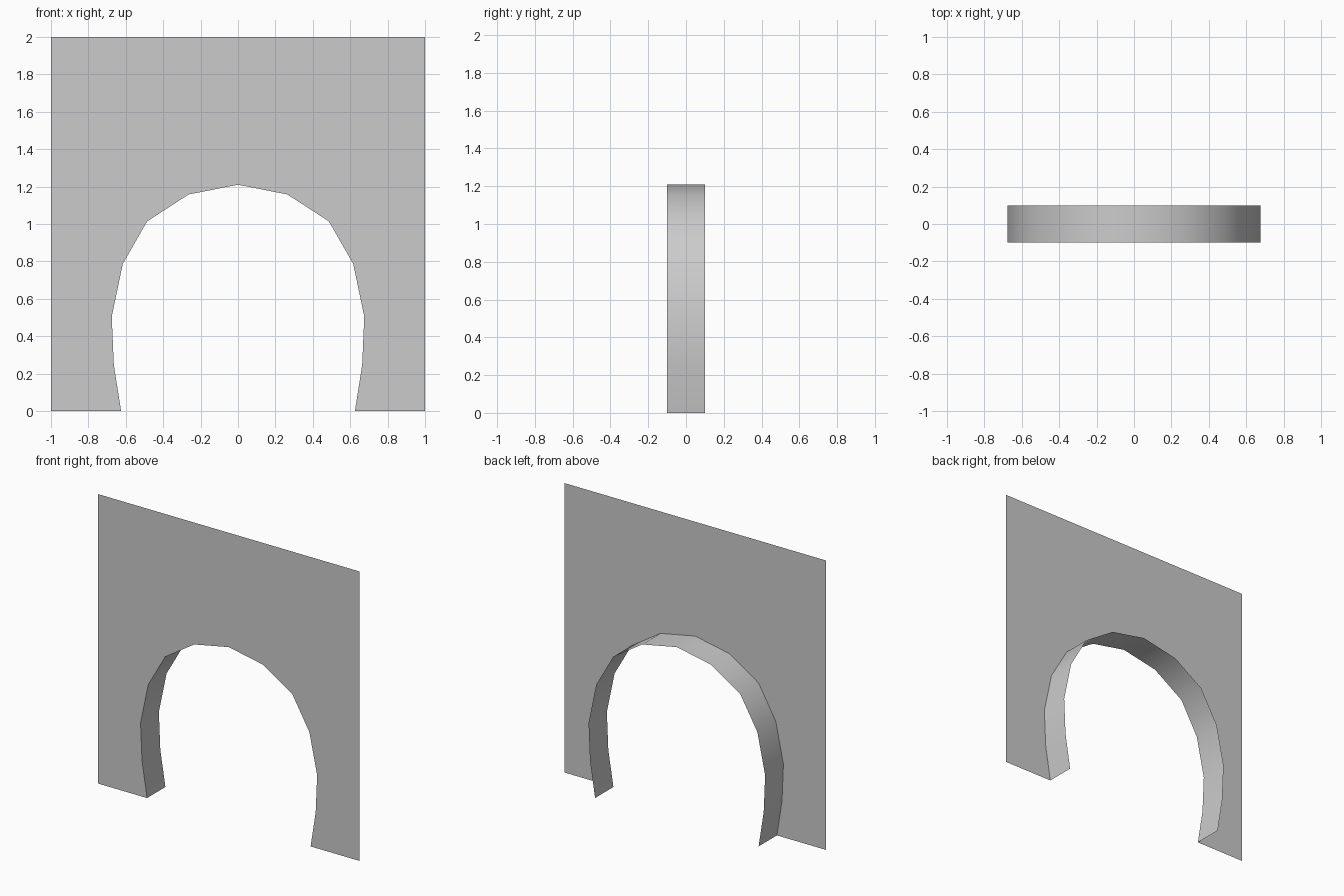
import bpy

if "Cube" in bpy.data.objects:
    bpy.data.objects.remove(bpy.data.objects["Cube"])

FRONT, BACK = -0.1, 0.1

# Right half of the arch opening, floor to just below the crown (x, z)
half = [(0.625, 0), (0.664, 0.247), (0.675, 0.505), (0.616, 0.787),
        (0.486, 1.014), (0.264, 1.158)]
arch = [(-x, z) for x, z in half] + [(0, 1.21)] + half[::-1]


def make_object(name, verts, faces):
    mesh = bpy.data.meshes.new(name)
    mesh.from_pydata(verts, [], faces)
    mesh.update()
    obj = bpy.data.objects.new(name, mesh)
    bpy.context.collection.objects.link(obj)
    return obj


# Flat front wall sheet with the arch cut out of its outline
outline = [(-1, 0)] + arch + [(1, 0), (1, 2), (-1, 2)]
make_object("front_wall", [(x, FRONT, z) for x, z in outline],
            [list(range(len(outline)))])

# Inner lining of the arch, running back from the wall, facing the opening
n = len(arch)
lining_verts = [(x, y, z) for y in (FRONT, BACK) for x, z in arch]
lining_faces = [(i, i + n, i + n + 1, i + 1) for i in range(n - 1)]
lining = make_object("arch_lining", lining_verts, lining_faces)
for poly in lining.data.polygons:
    poly.use_smooth = True
